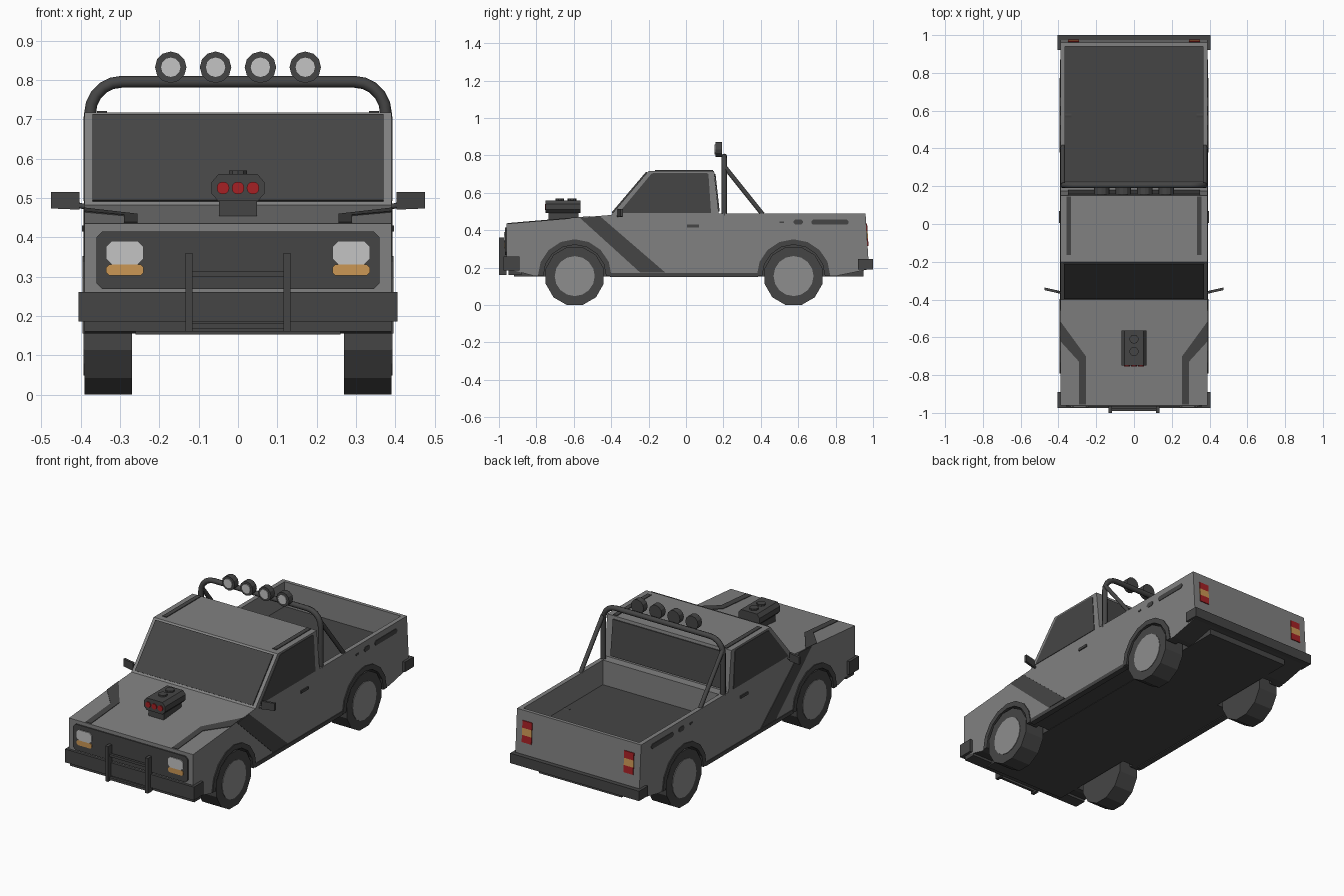
import bpy, bmesh, math
from mathutils import Vector, Matrix

if "Cube" in bpy.data.objects:
    bpy.data.objects.remove(bpy.data.objects["Cube"])


def material(name, r, g, b):
    m = bpy.data.materials.new(name)
    m.diffuse_color = (r, g, b, 1)
    m.use_nodes = True
    m.node_tree.nodes["Principled BSDF"].inputs["Base Color"].default_value = m.diffuse_color
    return m


GREY = material("body grey", 0.22, 0.22, 0.22)
DARK = material("dark trim", 0.06, 0.06, 0.06)
HUB = material("hub grey", 0.27, 0.27, 0.27)
LENS = material("lamp white", 0.55, 0.55, 0.55)
AMBER = material("amber", 0.6, 0.31, 0.09)
RED = material("red", 0.38, 0.015, 0.018)


def finish(name, bm, *mats):
    bmesh.ops.recalc_face_normals(bm, faces=bm.faces)
    me = bpy.data.meshes.new(name)
    bm.to_mesh(me)
    bm.free()
    for m in mats:
        me.materials.append(m)
    ob = bpy.data.objects.new(name, me)
    bpy.context.collection.objects.link(ob)
    return ob


def slab(name, pts, vec, *mats):
    """Polygon of 3D points extruded along a vector."""
    bm = bmesh.new()
    f = bm.faces.new([bm.verts.new(p) for p in pts])
    ext = bmesh.ops.extrude_face_region(bm, geom=[f], use_keep_orig=True)
    vs = [v for v in ext["geom"] if isinstance(v, bmesh.types.BMVert)]
    bmesh.ops.translate(bm, verts=vs, vec=vec)
    return finish(name, bm, *mats)


def side(name, yz, x0, x1, *mats):
    return slab(name, [(x0, y, z) for y, z in yz], (x1 - x0, 0, 0), *mats)


def face_plate(name, xz, y0, y1, mat):
    return slab(name, [(x, y0, z) for x, z in xz], (0, y1 - y0, 0), mat)


def box(name, x0, x1, y0, y1, z0, z1, mat):
    return side(name, [(y0, z0), (y1, z0), (y1, z1), (y0, z1)], x0, x1, mat)


def cyl(name, centre, r, depth, axis, n, mat, turn=0.0):
    bm = bmesh.new()
    bmesh.ops.create_cone(bm, cap_ends=True, segments=n, radius1=r, radius2=r, depth=depth,
                          matrix=Matrix.Rotation(turn, 4, 'Z'))
    rot = Vector((0, 0, 1)).rotation_difference(Vector(axis)).to_matrix().to_4x4()
    bm.transform(Matrix.Translation(centre) @ rot)
    return finish(name, bm, mat)


def tube(name, pts, r, mat):
    cu = bpy.data.curves.new(name, 'CURVE')
    cu.dimensions = '3D'
    cu.bevel_depth, cu.bevel_resolution, cu.use_fill_caps = r, 2, True
    sp = cu.splines.new('POLY')
    sp.points.add(len(pts) - 1)
    for p, q in zip(sp.points, pts):
        p.co = (*q, 1)
    cu.materials.append(mat)
    ob = bpy.data.objects.new(name, cu)
    bpy.context.collection.objects.link(ob)
    bpy.ops.object.select_all(action='DESELECT')
    ob.select_set(True)
    bpy.context.view_layer.objects.active = ob
    bpy.ops.object.convert(target='MESH')


def chamfer(x0, x1, z0, z1, c):
    return [(x0 + c, z0), (x1 - c, z0), (x1, z0 + c), (x1, z1 - c),
            (x1 - c, z1), (x0 + c, z1), (x0, z1 - c), (x0, z0 + c)]


def arc(y, r, n=8):
    return [(y + r * math.cos(math.pi * i / n), 0.155 + r * math.sin(math.pi * i / n))
            for i in range(n + 1)]


def hood_z(y):
    return 0.435 + (y + 0.96) * 0.047 / 0.56


FRONT_Y, REAR_Y = -0.595, 0.575

# Body: centre section with the bed hollow, and two full side panels
cab = [(-0.96, 0.25), (-0.96, 0.435), (-0.40, 0.482), (-0.20, 0.717), (0.15, 0.717), (0.175, 0.49)]
bed = [(0.225, 0.49), (0.225, 0.35), (0.94, 0.35), (0.94, 0.49)]
under = ([(0.96, 0.49), (0.975, 0.25), (0.97, 0.19), (0.80, 0.155)] + arc(REAR_Y, 0.19)
         + arc(FRONT_Y, 0.19) + [(-0.81, 0.155), (-0.94, 0.19)])
parts = [side("body_centre", cab + bed + under, -0.365, 0.365, GREY, DARK)]
for s, tag in ((1, "right"), (-1, "left")):
    parts.append(side("body_side_" + tag, cab + under, 0.365 * s, 0.39 * s, GREY, DARK))
for ob in parts:  # underside, wheel wells and bed floor are dark
    for p in ob.data.polygons:
        floor = p.normal.z > 0.9 and abs(p.center.z - 0.35) < 0.01
        p.material_index = int(p.normal.z < -0.1 or floor)
box("underbody", -0.26, 0.26, -0.92, 0.95, 0.153, 0.34, DARK)

# Windscreen and rear window
side("windscreen", [(-0.392, 0.491), (-0.207, 0.709), (-0.213, 0.713), (-0.398, 0.495)],
     -0.37, 0.37, DARK)
side("rear_window", [(0.152, 0.70), (0.174, 0.50), (0.180, 0.50), (0.158, 0.70)],
     -0.35, 0.35, DARK)

for s, tag in ((1, "right"), (-1, "left")):
    X0, X1 = 0.388 * s, 0.393 * s
    # Side glass, stripes and small markings
    side("side_window_" + tag, [(-0.36, 0.492), (-0.185, 0.702), (-0.17, 0.707), (0.11, 0.707),
                                (0.12, 0.70), (0.134, 0.492)], X0, X1, DARK)
    side("side_stripe_" + tag, [(-0.567, 0.466), (-0.46, 0.475), (-0.112, 0.175),
                                (-0.246, 0.175)], X0, X1, DARK)
    side("door_handle_" + tag, [(0.005, 0.415), (0.07, 0.415), (0.07, 0.43), (0.005, 0.43)],
         X0, 0.396 * s, DARK)
    side("bed_marking_" + tag, chamfer(0.67, 0.87, 0.43, 0.457, 0.009), X0, X1, DARK)
    side("bed_dot_" + tag, chamfer(0.575, 0.625, 0.43, 0.457, 0.009), X0, X1, DARK)
    side("bed_dash_" + tag, chamfer(0.50, 0.525, 0.438, 0.448, 0.003), X0, X1, DARK)
    box("sill_" + tag, 0.36 * s, 0.393 * s, -0.405, 0.385, 0.15, 0.172, DARK)
    hood = [(0.255, -0.955), (0.255, -0.70), (0.39, -0.515), (0.39, -0.62),
            (0.29, -0.73), (0.29, -0.955)]
    slab("hood_stripe_" + tag, [(x * s, y, hood_z(y) - 0.002) for x, y in hood],
         (0, 0, 0.005), DARK)
    box("roof_stripe_" + tag, 0.333 * s, 0.358 * s, -0.165, 0.145, 0.715, 0.721, DARK)

    # Wheels and arches
    for y, end in ((FRONT_Y, "front"), (REAR_Y, "rear")):
        name = end + "_" + tag
        cyl("tyre_" + name, (0.33 * s, y, 0.155), 0.155 / math.cos(math.pi / 12), 0.12,
            (1, 0, 0), 12, DARK, math.pi / 12)
        cyl("hub_" + name, (0.388 * s, y, 0.155), 0.107, 0.01, (1, 0, 0), 16, HUB)
        side("wheel_arch_" + name, arc(y, 0.197) + arc(y, 0.168)[::-1],
             0.33 * s, 0.395 * s, DARK)

    # Door mirrors
    slab("mirror_" + tag, [(0.403 * s, -0.366, 0.47), (0.475 * s, -0.35, 0.473),
                           (0.475 * s, -0.35, 0.515), (0.403 * s, -0.366, 0.515)],
         (0, 0.014, 0), DARK)
    tube("mirror_arm_" + tag, [(0.38 * s, -0.365, 0.475), (0.42 * s, -0.355, 0.485)], 0.007, DARK)

    # Tail lamps: red, amber, red
    for z, m, part in ((0.315, RED, "lower"), (0.355, AMBER, "middle"), (0.395, RED, "upper")):
        def tail(h):
            return 0.96 + (0.49 - h) * 0.0625
        side("tail_lamp_%s_%s" % (part, tag),
             [(tail(z) - 0.004, z), (tail(z) + 0.005, z),
              (tail(z + 0.04) + 0.005, z + 0.04), (tail(z + 0.04) - 0.004, z + 0.04)],
             0.29 * s, 0.35 * s, m)

    # Headlamps with indicators below
    a, b = sorted((0.24 * s, 0.335 * s))
    face_plate("headlamp_" + tag, chamfer(a, b, 0.331, 0.39, 0.014), -0.972, -0.962, LENS)
    face_plate("indicator_" + tag, chamfer(a, b, 0.302, 0.331, 0.008), -0.971, -0.962, AMBER)

    # Push bar upright and roll bar brace
    box("push_bar_" + tag, 0.116 * s, 0.134 * s, -1.0, -0.96, 0.16, 0.36, DARK)
    tube("roll_bar_brace_" + tag, [(0.376 * s, 0.21, 0.735), (0.376 * s, 0.41, 0.485)],
         0.012, DARK)

# Grille, bumpers and push bar rails
face_plate("grille", chamfer(-0.36, 0.36, 0.268, 0.415, 0.015), -0.967, -0.958, DARK)
box("front_bumper", -0.405, 0.405, -0.975, -0.89, 0.185, 0.26, DARK)
box("front_valance", -0.39, 0.39, -0.95, -0.88, 0.16, 0.19, DARK)
box("rear_bumper", -0.405, 0.405, 0.92, 1.0, 0.19, 0.246, DARK)
for i, z in enumerate((0.30, 0.168)):
    box("push_bar_rail_%d" % i, -0.12, 0.12, -0.99, -0.975, z, z + 0.014, DARK)

# Roll bar with rounded shoulders, and four lamps
shoulder = [(0.296 + 0.08 * math.cos(a), 0.205, 0.715 + 0.08 * math.sin(a))
            for a in (math.pi / 2 * i / 5 for i in range(6))]
half = [(0.376, 0.205, 0.48)] + shoulder
tube("roll_bar", half + [(-x, y, z) for x, y, z in reversed(half)], 0.015, DARK)
for i, x in enumerate((-0.171, -0.057, 0.057, 0.171)):
    cyl("roof_lamp_%d" % i, (x, 0.175, 0.832), 0.04, 0.036, (0, 1, 0), 12, DARK)
    cyl("roof_lamp_lens_%d" % i, (x, 0.156, 0.832), 0.026, 0.006, (0, 1, 0), 12, LENS)

# Hood air scoop
box("scoop_neck", -0.048, 0.048, -0.735, -0.575, 0.44, 0.50, DARK)
face_plate("scoop", [(-0.05, 0.492), (0.05, 0.492), (0.067, 0.51), (0.067, 0.54),
                     (0.05, 0.56), (-0.05, 0.56), (-0.067, 0.54), (-0.067, 0.51)],
           -0.75, -0.565, DARK)
for i in range(3):
    cyl("scoop_intake_%d" % i, (0.038 * (i - 1), -0.751, 0.525), 0.016, 0.008, (0, 1, 0), 12, RED)
for i, y in enumerate((-0.675, -0.61)):
    cyl("scoop_cap_%d" % i, (0, y, 0.562), 0.024, 0.014, (0, 0, 1), 10, DARK)
